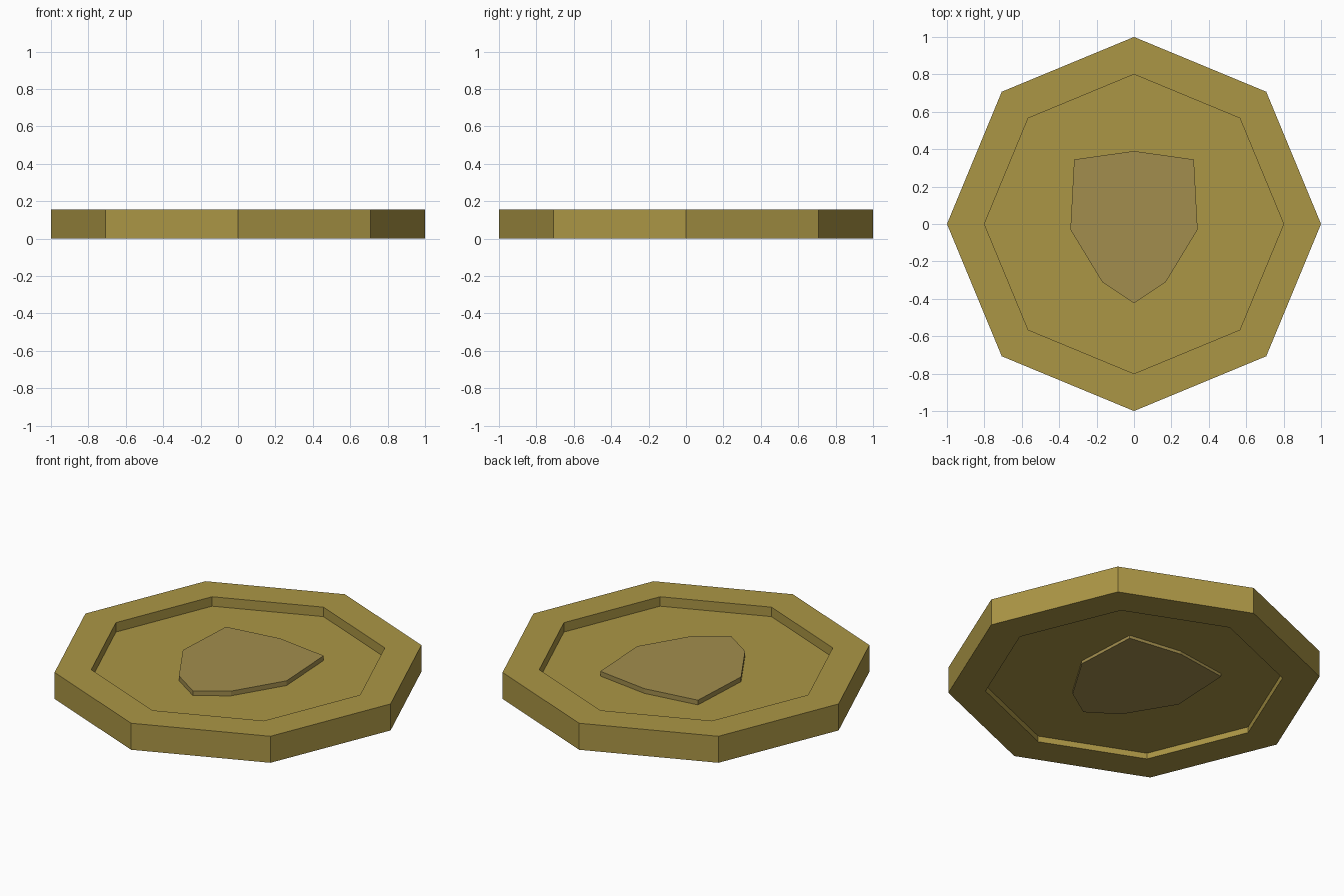
import bpy, bmesh
from math import cos, sin, pi

if "Cube" in bpy.data.objects:
    bpy.data.objects.remove(bpy.data.objects["Cube"])


def material(name, color):
    m = bpy.data.materials.new(name)
    m.diffuse_color = (*color, 1)
    m.use_nodes = True
    m.node_tree.nodes["Principled BSDF"].inputs["Base Color"].default_value = m.diffuse_color
    return m


def stacked_rings(name, rings, mat):
    """Skin a list of matching point rings and cap both ends."""
    bm = bmesh.new()
    loops = [[bm.verts.new(p) for p in ring] for ring in rings]
    for a, b in zip(loops, loops[1:]):
        for i in range(len(a)):
            j = (i + 1) % len(a)
            bm.faces.new((a[i], a[j], b[j], b[i]))
    bm.faces.new(loops[0][::-1])
    bm.faces.new(loops[-1])
    bmesh.ops.recalc_face_normals(bm, faces=bm.faces)
    mesh = bpy.data.meshes.new(name)
    bm.to_mesh(mesh)
    bm.free()
    mesh.materials.append(mat)
    obj = bpy.data.objects.new(name, mesh)
    bpy.context.collection.objects.link(obj)
    return obj


def octagon(r, z):
    return [(r * cos(i * pi / 4), r * sin(i * pi / 4), z) for i in range(8)]


gold = material("gold", (0.41, 0.305, 0.06))
dull_gold = material("dull_gold", (0.36, 0.27, 0.075))

# Coin body: raised rim with a recessed floor on both faces
profile = [(0.8, 0.035), (0.8, 0), (1, 0), (1, 0.157), (0.8, 0.157), (0.8, 0.101)]
stacked_rings("coin_body", [octagon(r, z) for r, z in profile], gold)

# Shield emblem: mirrored outline, standing proud of both floors
half = [(0.32, 0.345), (0.34, -0.03), (0.17, -0.31)]
outline = [(0, 0.39)] + half + [(0, -0.423)] + [(-x, y) for x, y in reversed(half)]
stacked_rings("shield_emblem",
              [[(x, y, z) for x, y in outline] for z in (0.017, 0.129)], dull_gold)
